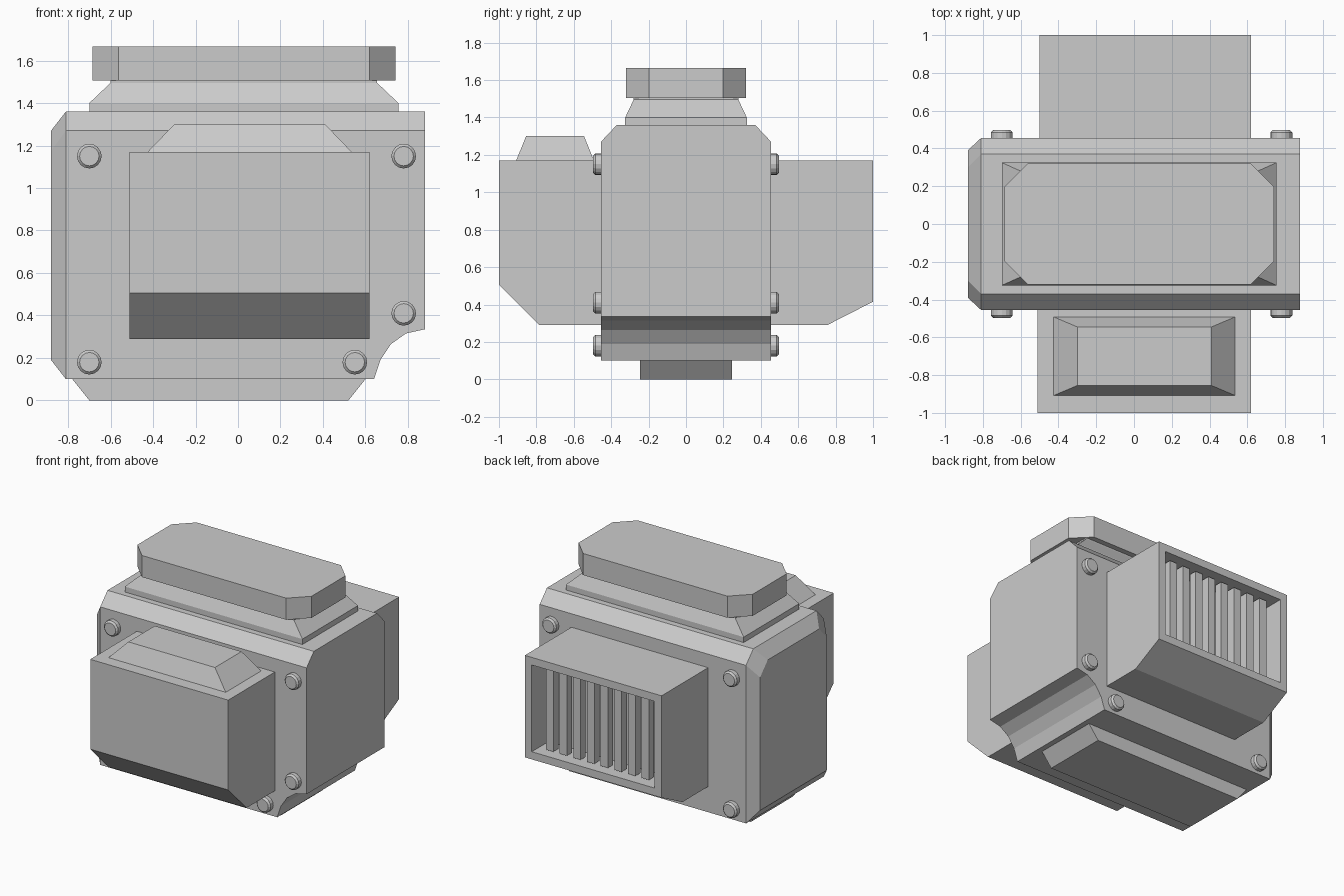
import bpy, bmesh
from mathutils import Vector, Matrix

if "Cube" in bpy.data.objects:
    bpy.data.objects.remove(bpy.data.objects["Cube"])

GREY = (0.6, 0.6, 0.6, 1)
mat = bpy.data.materials.new("plain_grey")
mat.use_nodes = True
mat.diffuse_color = GREY
bsdf = next(n for n in mat.node_tree.nodes if n.type == 'BSDF_PRINCIPLED')
bsdf.inputs["Base Color"].default_value = GREY


def finish(name, bm):
    bmesh.ops.recalc_face_normals(bm, faces=bm.faces)
    me = bpy.data.meshes.new(name)
    bm.to_mesh(me)
    bm.free()
    me.materials.append(mat)
    ob = bpy.data.objects.new(name, me)
    bpy.context.collection.objects.link(ob)
    return ob


def loft(rings):
    """Skin a stack of equal-length point rings and cap both ends."""
    bm = bmesh.new()
    vs = [[bm.verts.new(p) for p in ring] for ring in rings]
    n = len(vs[0])
    for a, b in zip(vs, vs[1:]):
        for i in range(n):
            j = (i + 1) % n
            bm.faces.new((a[i], a[j], b[j], b[i]))
    bm.faces.new(vs[0][::-1])
    bm.faces.new(vs[-1])
    bmesh.ops.recalc_face_normals(bm, faces=bm.faces)
    return bm


def rect(x0, x1, y0, y1, z):
    return [(x0, y0, z), (x1, y0, z), (x1, y1, z), (x0, y1, z)]


def clip(bm, points):
    """Slice off whatever lies outside the plane through three points."""
    a, b, c = map(Vector, points)
    n = (b - a).cross(c - a).normalized()
    if n.dot(Vector((0, 0, 0.7)) - a) > 0:
        n = -n
    geom = bm.verts[:] + bm.edges[:] + bm.faces[:]
    cut = bmesh.ops.bisect_plane(bm, geom=geom, dist=1e-5, plane_co=a,
                                 plane_no=n, clear_outer=True)["geom_cut"]
    edges = [e for e in cut if isinstance(e, bmesh.types.BMEdge) and e.is_boundary]
    if edges:
        bmesh.ops.contextual_create(bm, geom=edges)


# Main housing: side outline with a scooped lower corner, then bevelled
D = 0.455
outline = [(-0.81, 0.10), (0.64, 0.10), (0.67, 0.19), (0.72, 0.265), (0.79, 0.315),
           (0.88, 0.335), (0.88, 1.36), (-0.81, 1.36), (-0.88, 1.27), (-0.88, 0.19)]
bm = loft([[(x, y, z) for x, z in outline] for y in (-D, D)])
for s in (-1, 1):
    clip(bm, [(0, s * D, 1.27), (1, s * D, 1.27), (0, s * 0.37, 1.36)])
    clip(bm, [(-0.81, s * D, 0), (-0.81, s * D, 1), (-0.88, s * 0.39, 0)])
    clip(bm, [(-0.81, s * D, 1.27), (-0.81, s * 0.37, 1.36), (-0.88, s * 0.30, 1.27)])
finish("housing", bm)

# Foot plate
finish("foot", loft([rect(-0.70, 0.52, -0.245, 0.245, 0),
                     rect(-0.78, 0.60, -0.245, 0.245, 0.10)]))

# Neck and lid
finish("neck", loft([rect(-0.70, 0.755, -0.325, 0.325, 1.35),
                     rect(-0.70, 0.755, -0.325, 0.325, 1.40),
                     rect(-0.60, 0.655, -0.28, 0.28, 1.495),
                     rect(-0.60, 0.655, -0.28, 0.28, 1.51)]))


def lid_ring(z):
    cx, hx, hy, c = 0.028, 0.713, 0.32, 0.122
    q = [(hx, hy - c), (hx - c, hy)]
    pts = q + [(-x, y) for x, y in q[::-1]]
    pts += [(-x, -y) for x, y in pts]
    return [(cx + x, y, z) for x, y in pts]


finish("lid", loft([lid_ring(1.505), lid_ring(1.665)]))

# Front box with sloped underside, and its raised cap
side = [(-D, 0.29), (-0.785, 0.29), (-1, 0.505), (-1, 1.17), (-D, 1.17)]
finish("front_box", loft([[(x, y, z) for y, z in side] for x in (-0.51, 0.62)]))
finish("front_box_cap", loft([rect(-0.43, 0.54, -0.91, -0.49, 1.165),
                              rect(-0.30, 0.41, -0.855, -0.545, 1.30)]))

# Rear vent box with a recessed opening
side = [(D, 0.29), (0.755, 0.29), (1, 0.415), (1, 1.17), (D, 1.17)]
bm = loft([[(x, y, z) for y, z in side] for x in (-0.50, 0.62)])
face = next(f for f in bm.faces if f.normal.y > 0.99)
bmesh.ops.inset_region(bm, faces=[face], thickness=0.08)
hole = bmesh.ops.extrude_discrete_faces(bm, faces=[face])["faces"][0]
bmesh.ops.translate(bm, verts=hole.verts, vec=(0, -0.2, 0))
finish("vent_box", bm)

# Vent slats
for i in range(8):
    x = 0.06 + (i - 3.5) * 0.112
    finish("vent_slat", loft([rect(x - 0.03, x + 0.03, 0.89, 0.95, z)
                              for z in (0.49, 1.095)]))

# Bolts on both faces
for s in (-1, 1):
    for x, z in [(-0.70, 1.15), (0.78, 1.15), (0.78, 0.41), (0.55, 0.18), (-0.70, 0.18)]:
        bm = bmesh.new()
        bmesh.ops.create_cone(bm, cap_ends=True, segments=16, radius1=0.058,
                              radius2=0.058, depth=0.06)
        rim = [e for e in bm.edges if all(v.co.z > 0 for v in e.verts)]
        bmesh.ops.bevel(bm, geom=rim, offset=0.012, segments=1, affect='EDGES')
        turn = Matrix.Rotation(-s * 1.5707963, 4, 'X')
        bm.transform(Matrix.Translation((x, s * 0.467, z)) @ turn)
        finish("bolt", bm)
